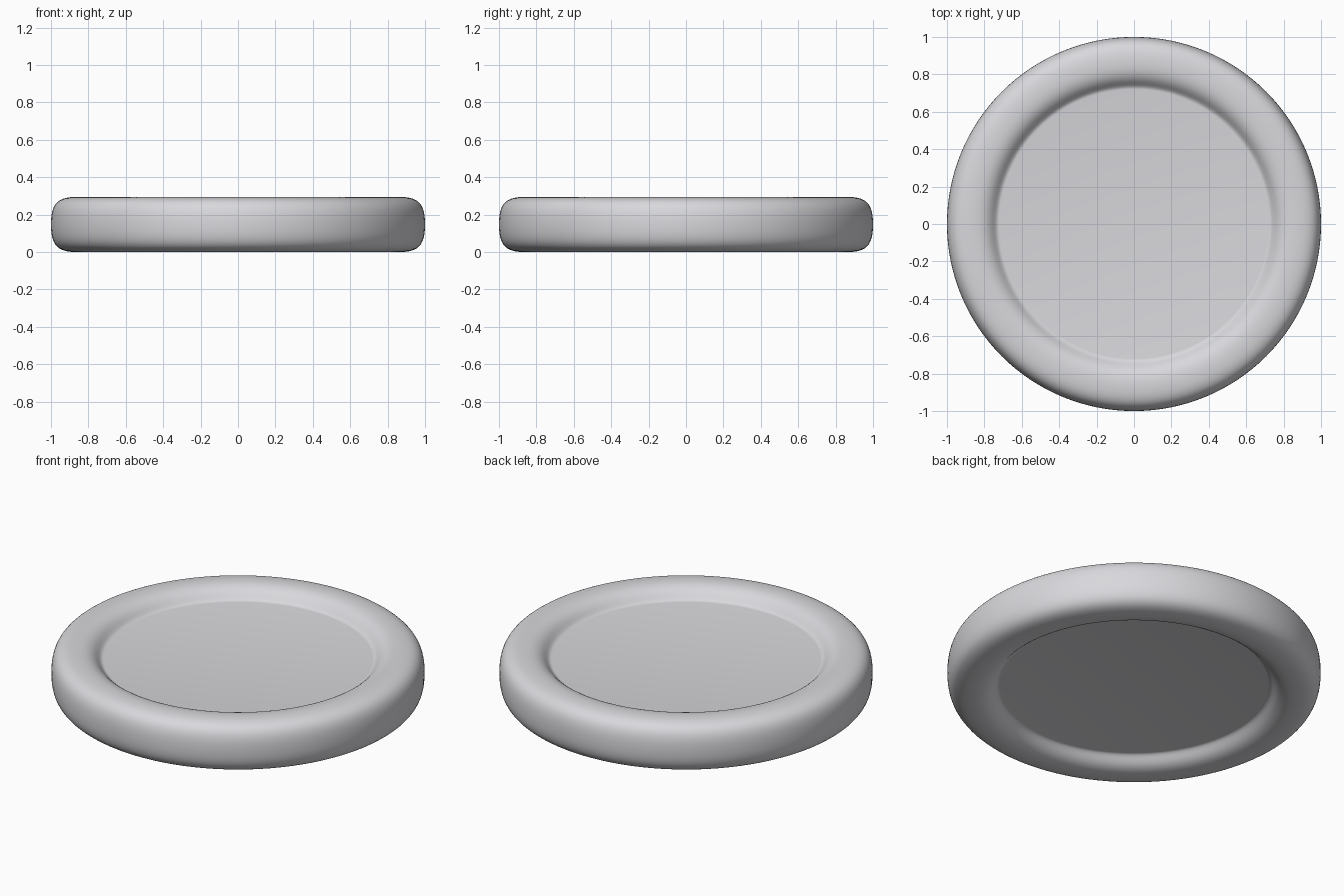
import bpy
import bmesh
import math
from mathutils import Vector
from mathutils.geometry import interpolate_bezier

cube = bpy.data.objects.get("Cube")
if cube:
    bpy.data.objects.remove(cube, do_unlink=True)

HEIGHT = 0.295
FLOOR = 0.228
SIDES = 128


def bezier(p0, h0, h1, p1, count):
    pts = [Vector((x, 0, z)) for x, z in (p0, h0, h1, p1)]
    return interpolate_bezier(*pts, count)


# Upper half of the profile: recess floor, inner slope, rim crown, outer wall
slope = bezier((0.72, FLOOR), (0.755, FLOOR), (0.755, HEIGHT), (0.86, HEIGHT), 14)
wall = bezier((0.86, HEIGHT), (0.965, HEIGHT), (1, 0.26), (1, HEIGHT / 2), 16)
upper = [Vector((0, 0, FLOOR))] + slope + wall[1:]

# Mirror it to get the lower half
lower = [Vector((p.x, 0, HEIGHT - p.z)) for p in reversed(upper[:-1])]
profile = upper + lower

# Spin the profile into a disc
bm = bmesh.new()
verts = [bm.verts.new(p) for p in profile]
edges = [bm.edges.new(pair) for pair in zip(verts, verts[1:])]
bmesh.ops.spin(bm, geom=verts + edges, cent=(0, 0, 0), axis=(0, 0, 1),
               angle=math.tau, steps=SIDES, use_merge=True)
bmesh.ops.remove_doubles(bm, verts=bm.verts, dist=1e-5)
bmesh.ops.recalc_face_normals(bm, faces=bm.faces)

mesh = bpy.data.meshes.new("disc_piece")
bm.to_mesh(mesh)
bm.free()
disc = bpy.data.objects.new("disc_piece", mesh)
bpy.context.collection.objects.link(disc)

# Light grey material
grey = bpy.data.materials.new("light_grey")
grey.use_nodes = True
colour = (0.69, 0.69, 0.72, 1)
grey.diffuse_color = colour
grey.node_tree.nodes["Principled BSDF"].inputs["Base Color"].default_value = colour
mesh.materials.append(grey)

# Smooth shading
bpy.ops.object.select_all(action="DESELECT")
disc.select_set(True)
bpy.context.view_layer.objects.active = disc
bpy.ops.object.shade_smooth_by_angle(angle=math.radians(40))
